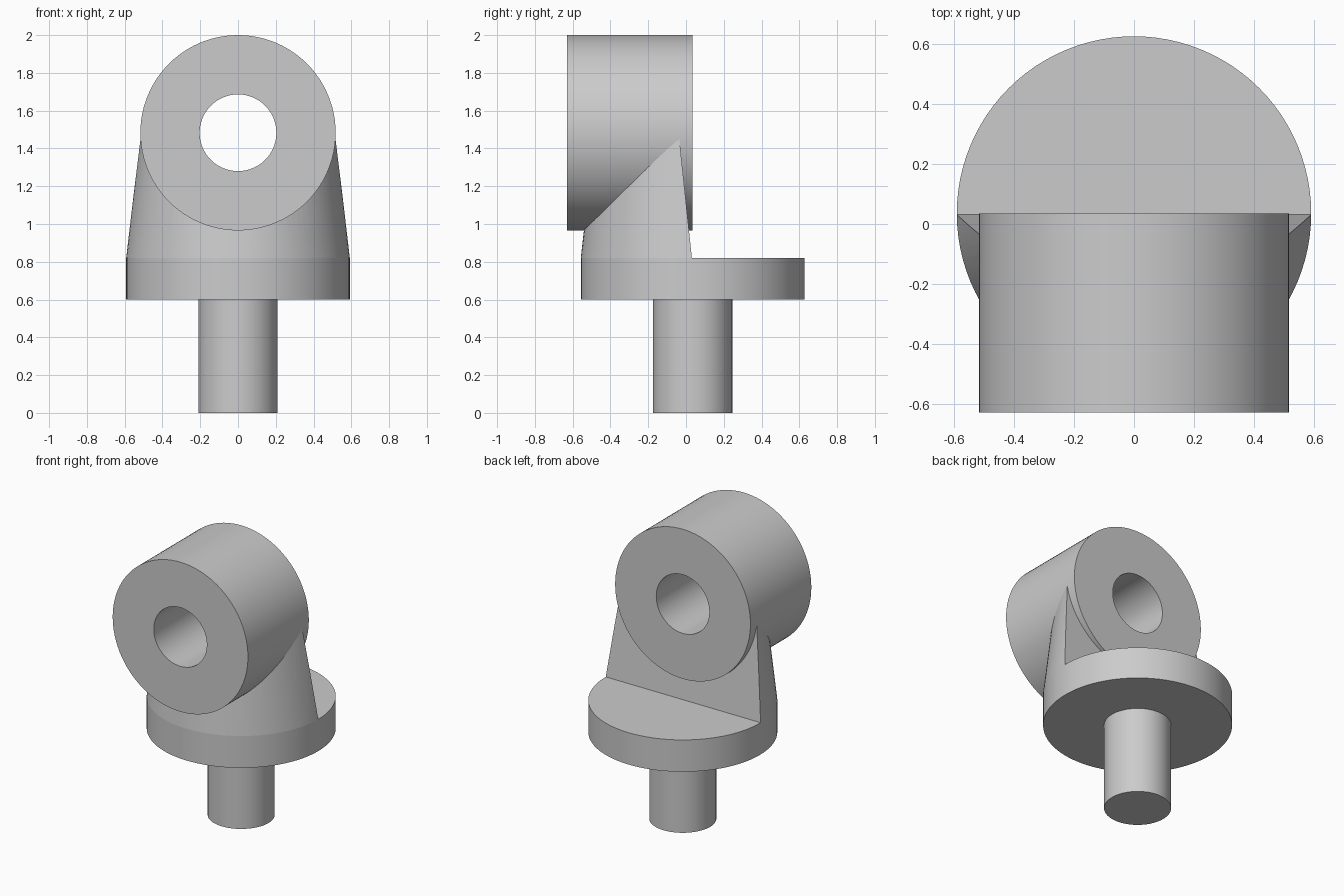
import bpy, bmesh, math
from mathutils import Matrix, Vector

if "Cube" in bpy.data.objects:
    bpy.data.objects.remove(bpy.data.objects["Cube"], do_unlink=True)

AXIS_Y = 0.035            # centre line of shaft and flange
EYE_Z, EYE_R = 1.483, 0.517
FLANGE_R, FLANGE_TOP = 0.592, 0.82
SEG = 96

grey = bpy.data.materials.new("plain_grey")
grey.use_nodes = True
grey.diffuse_color = (0.6, 0.6, 0.6, 1)
grey.node_tree.nodes["Principled BSDF"].inputs["Base Color"].default_value = (0.6, 0.6, 0.6, 1)


def finish(name, bm):
    bmesh.ops.recalc_face_normals(bm, faces=bm.faces[:])
    mesh = bpy.data.meshes.new(name)
    bm.to_mesh(mesh)
    bm.free()
    mesh.materials.append(grey)
    obj = bpy.data.objects.new(name, mesh)
    bpy.context.collection.objects.link(obj)
    return obj


def smooth(obj):
    bpy.ops.object.select_all(action='DESELECT')
    obj.select_set(True)
    bpy.context.view_layer.objects.active = obj
    bpy.ops.object.shade_smooth_by_angle(angle=math.radians(30))


def upright(r1, r2, z1, z2):
    bm = bmesh.new()
    bmesh.ops.create_cone(bm, cap_ends=True, segments=SEG, radius1=r1, radius2=r2,
                          depth=z2 - z1,
                          matrix=Matrix.Translation((0, AXIS_Y, (z1 + z2) / 2)))
    return bm


def lathe_y(profile, z):
    """Spin a closed (radius, y) profile about a horizontal y axis."""
    bm = bmesh.new()
    rings = []
    for i in range(SEG):
        a = 2 * math.pi * i / SEG
        rings.append([bm.verts.new((r * math.cos(a), y, z + r * math.sin(a)))
                      for r, y in profile])
    n = len(profile)
    for i in range(SEG):
        a, b = rings[i], rings[(i + 1) % SEG]
        for j in range(n):
            k = (j + 1) % n
            bm.faces.new((a[j], a[k], b[k], b[j]))
    return bm


# Shaft and flange
smooth(finish("shaft", upright(0.21, 0.21, 0, 0.6)))
smooth(finish("flange", upright(FLANGE_R, FLANGE_R, 0.6, FLANGE_TOP)))

# Bored eye
smooth(finish("eye_ring", lathe_y(
    [(0.203, -0.63), (EYE_R, -0.63), (EYE_R, AXIS_Y), (0.203, AXIS_Y)], EYE_Z)))

# Tapered neck, with its back sliced by a leaning plane
bm = upright(FLANGE_R, EYE_R, FLANGE_TOP, EYE_Z)
cut = bmesh.ops.bisect_plane(bm, geom=bm.verts[:] + bm.edges[:] + bm.faces[:],
                             plane_co=Vector((0, 0.031, FLANGE_TOP)),
                             plane_no=Vector((0, 0.63, 0.066)).normalized(),
                             clear_outer=True)
bmesh.ops.holes_fill(bm, edges=[e for e in cut["geom_cut"]
                                if isinstance(e, bmesh.types.BMEdge)])
neck = finish("neck", bm)

# Clear the neck out of the eye
bm = bmesh.new()
bmesh.ops.create_cone(bm, cap_ends=True, segments=SEG, radius1=EYE_R - 0.006,
                      radius2=EYE_R - 0.006, depth=3,
                      matrix=Matrix.Translation((0, 0, EYE_Z)) @ Matrix.Rotation(math.pi / 2, 4, 'X'))
cutter = finish("neck_cutter", bm)
cutter.hide_render = True
mod = neck.modifiers.new("eye_clearance", 'BOOLEAN')
mod.operation = 'DIFFERENCE'
mod.solver = 'EXACT'
mod.object = cutter
bpy.ops.object.select_all(action='DESELECT')
neck.select_set(True)
bpy.context.view_layer.objects.active = neck
bpy.ops.object.modifier_apply(modifier=mod.name)
bpy.data.objects.remove(cutter, do_unlink=True)
smooth(neck)
